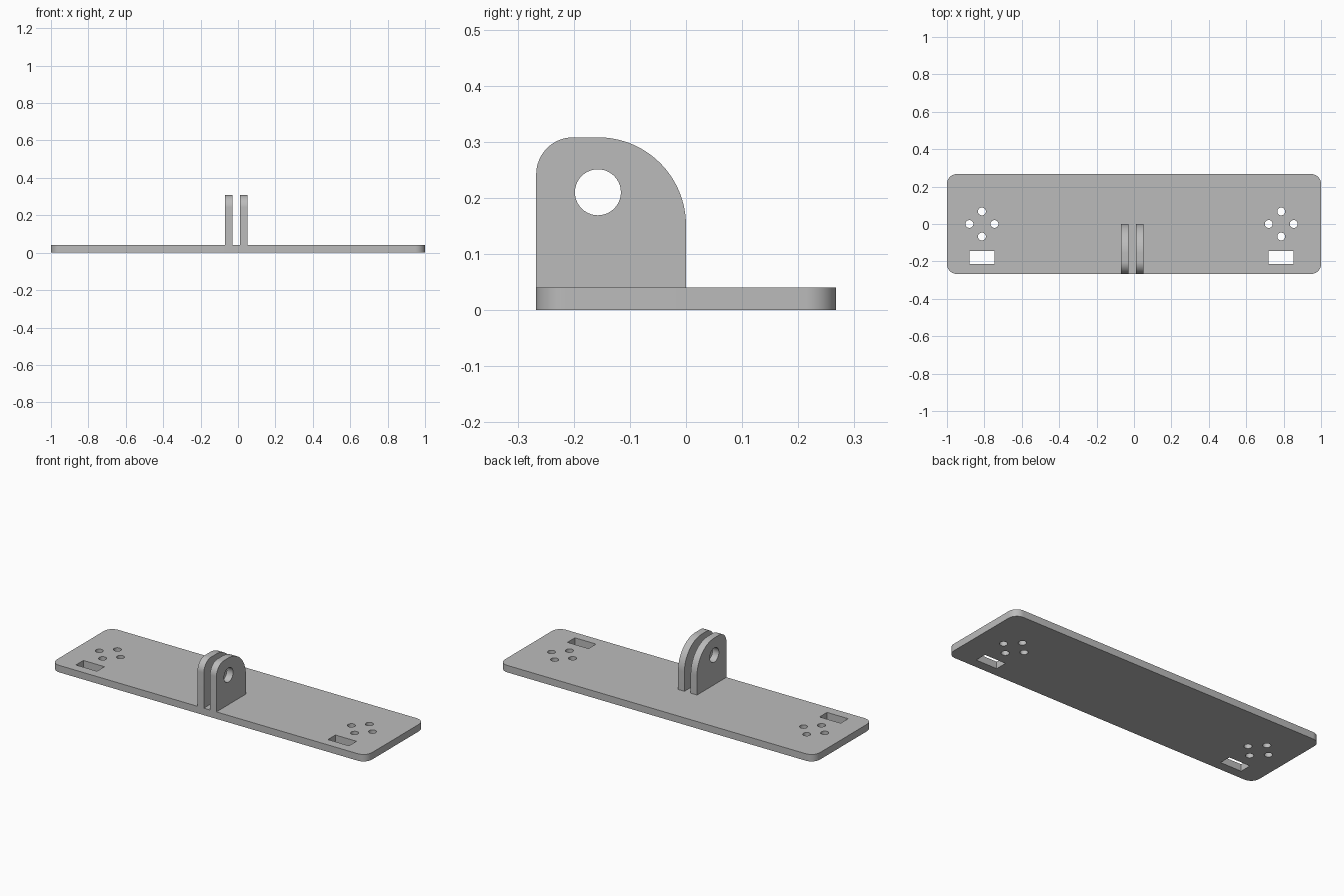
import bpy, bmesh
from math import pi, cos, sin, radians
from mathutils import Matrix, Vector

cube = bpy.data.objects.get("Cube")
if cube:
    bpy.data.objects.remove(cube, do_unlink=True)

grey = bpy.data.materials.new("matte grey")
grey.use_nodes = True
colour = (0.5, 0.5, 0.5, 1)
grey.diffuse_color = colour
grey.node_tree.nodes["Principled BSDF"].inputs["Base Color"].default_value = colour


def arc(cx, cy, r, start, end, steps=16):
    angles = [radians(start + (end - start) * i / steps) for i in range(steps + 1)]
    return [(cx + r * cos(a), cy + r * sin(a)) for a in angles]


def circle(cx, cy, r):
    return arc(cx, cy, r, 0, 360, 40)[:-1]


def rectangle(x0, x1, y0, y1):
    return [(x0, y0), (x1, y0), (x1, y1), (x0, y1)]


def extruded(name, outlines, thickness, matrix):
    """Fill an outline with holes, thicken it and place it as a mesh."""
    curve = bpy.data.curves.new(name, "CURVE")
    curve.dimensions = "2D"
    curve.fill_mode = "BOTH"
    curve.extrude = thickness / 2
    for points in outlines:
        spline = curve.splines.new("POLY")
        spline.points.add(len(points) - 1)
        for point, (x, y) in zip(spline.points, points):
            point.co = (x, y, 0, 1)
        spline.use_cyclic_u = True
    helper = bpy.data.objects.new(name + " outline", curve)
    mesh = bpy.data.meshes.new_from_object(helper)
    bpy.data.objects.remove(helper)
    bpy.data.curves.remove(curve)

    # Weld caps to walls, then keep the rims sharp
    bm = bmesh.new()
    bm.from_mesh(mesh)
    bmesh.ops.remove_doubles(bm, verts=bm.verts, dist=0.00001)
    bm.transform(matrix)
    bmesh.ops.recalc_face_normals(bm, faces=bm.faces)
    for face in bm.faces:
        face.smooth = True
    bm.to_mesh(mesh)
    bm.free()
    mesh.set_sharp_from_angle(angle=radians(30))
    mesh.materials.clear()
    mesh.materials.append(grey)
    mesh.name = name
    obj = bpy.data.objects.new(name, mesh)
    bpy.context.scene.collection.objects.link(obj)
    return obj


# Base plate: rounded rectangle with two groups of screw holes and a slot each
W, D, T, R = 1.0, 0.267, 0.04, 0.053
plate = []
for sx, sy, start in ((1, 1, 0), (-1, 1, 90), (-1, -1, 180), (1, -1, 270)):
    plate += arc(sx * (W - R), sy * (D - R), R, start, start + 90)
outlines = [plate]
for cx in (-0.813, 0.787):
    for i in range(4):
        a = i * pi / 2
        outlines.append(circle(cx + 0.067 * cos(a), 0.067 * sin(a), 0.021))
    outlines.append(rectangle(cx - 0.067, cx + 0.067, -0.213, -0.145))
extruded("base_plate", outlines, T, Matrix.Translation((0, 0, T / 2)))

# Pair of hinge lugs: side profile drawn in y and z, thickened along x
top, front_r, back_r = 0.308, 0.066, 0.157
lug = [(-D, T), (0, T)]
lug += arc(-back_r, top - back_r, back_r, 0, 90, 32)
lug += arc(-D + front_r, top - front_r, front_r, 90, 180)
upright = Matrix(((0, 0, 1, 0), (1, 0, 0, 0), (0, 1, 0, 0), (0, 0, 0, 1)))
for name, x in (("right_lug", -0.05), ("left_lug", 0.03)):
    extruded(name, [lug, circle(-0.157, 0.21, 0.041)], 0.04,
             Matrix.Translation((x, 0, 0)) @ upright)
